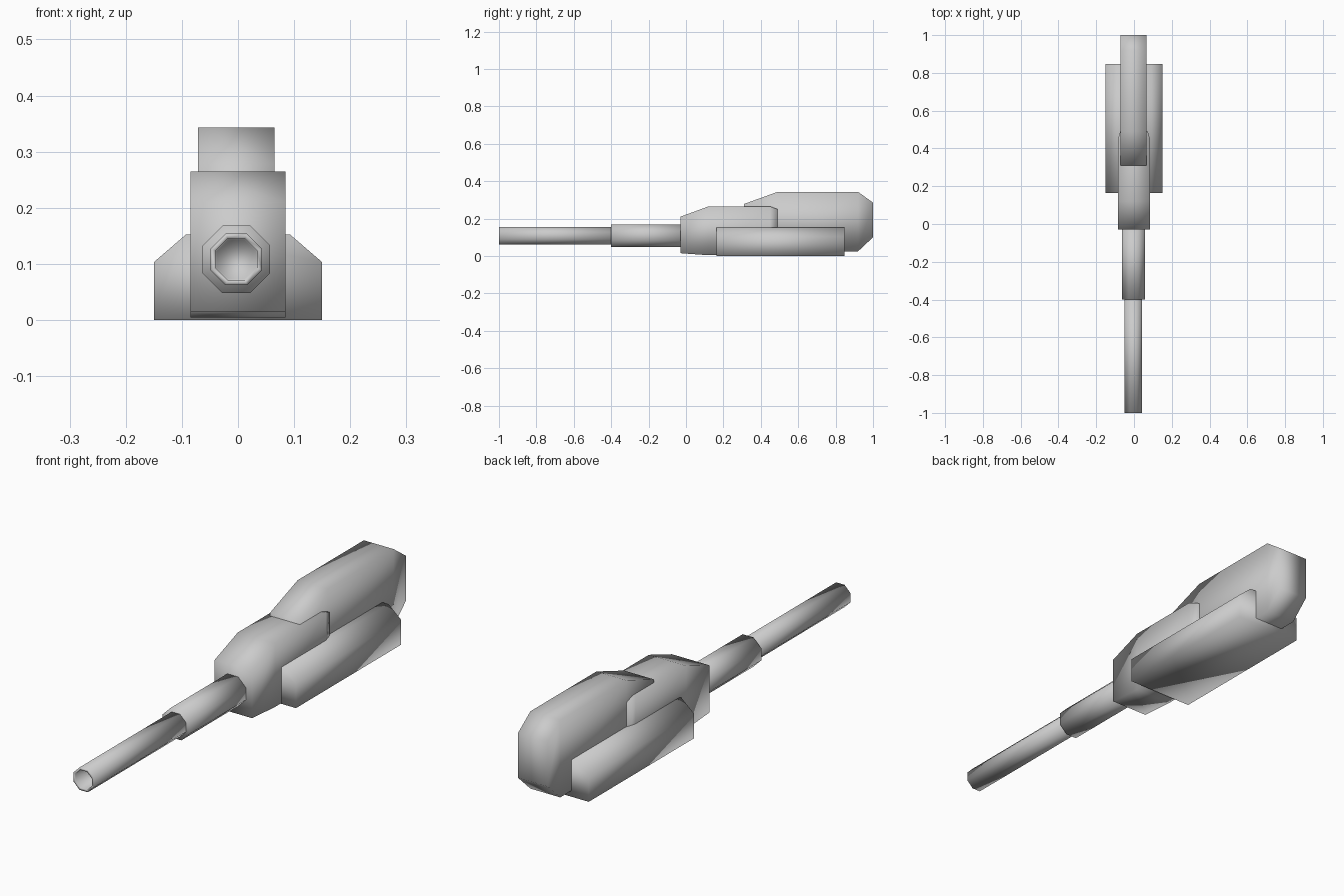
import bpy, bmesh
from math import cos, sin, pi

if "Cube" in bpy.data.objects:
    bpy.data.objects.remove(bpy.data.objects["Cube"])


def loft(name, rings):
    """Skin matching rings of (x, y, z) points and cap both ends."""
    bm = bmesh.new()
    loops = [[bm.verts.new(p) for p in ring] for ring in rings]
    n = len(loops[0])
    for a, b in zip(loops, loops[1:]):
        for i in range(n):
            j = (i + 1) % n
            bm.faces.new((a[i], a[j], b[j], b[i]))
    bm.faces.new(loops[0])
    bm.faces.new(loops[-1])
    bmesh.ops.recalc_face_normals(bm, faces=bm.faces)
    for f in bm.faces:
        f.smooth = True
    mesh = bpy.data.meshes.new(name)
    bm.to_mesh(mesh)
    bm.free()
    obj = bpy.data.objects.new(name, mesh)
    bpy.context.collection.objects.link(obj)
    return obj


def box_ring(y, z0, z1, half, cx=0.0):
    return [(cx - half, y, z0), (cx + half, y, z0),
            (cx + half, y, z1), (cx - half, y, z1)]


def octagon(y, apothem, cx=-0.003, cz=0.108):
    r = apothem / cos(pi / 8)
    return [(cx + r * cos(pi / 8 + i * pi / 4), y,
             cz + r * sin(pi / 8 + i * pi / 4)) for i in range(8)]


# Hollow-tipped front barrel and the thicker sleeve behind it
loft("barrel", [octagon(-0.38, 0.046), octagon(-1.0, 0.046),
                octagon(-1.0, 0.037), octagon(-0.93, 0.035)])
loft("barrel_sleeve", [octagon(-0.40, 0.06), octagon(0.0, 0.06)])

# Middle housing with sloped nose and chamfered rear
loft("middle_housing", [box_ring(-0.03, 0.015, 0.21, 0.085),
                        box_ring(0.12, 0.004, 0.265, 0.085),
                        box_ring(0.45, 0.004, 0.265, 0.085),
                        box_ring(0.49, 0.004, 0.25, 0.073)])

# Taller, narrower rear housing
loft("rear_housing", [box_ring(y, z0, z1, 0.068, -0.003) for y, z0, z1 in (
    (0.31, 0.15, 0.278), (0.49, 0.025, 0.343),
    (0.92, 0.025, 0.343), (1.0, 0.10, 0.285))])

# Wide base block with bevelled shoulders
half = [(0.15, 0.0), (0.15, 0.103), (0.093, 0.152)]
section = half + [(-x, z) for x, z in reversed(half)]
loft("base_block", [[(x, y, z) for x, z in section] for y in (0.163, 0.847)])
